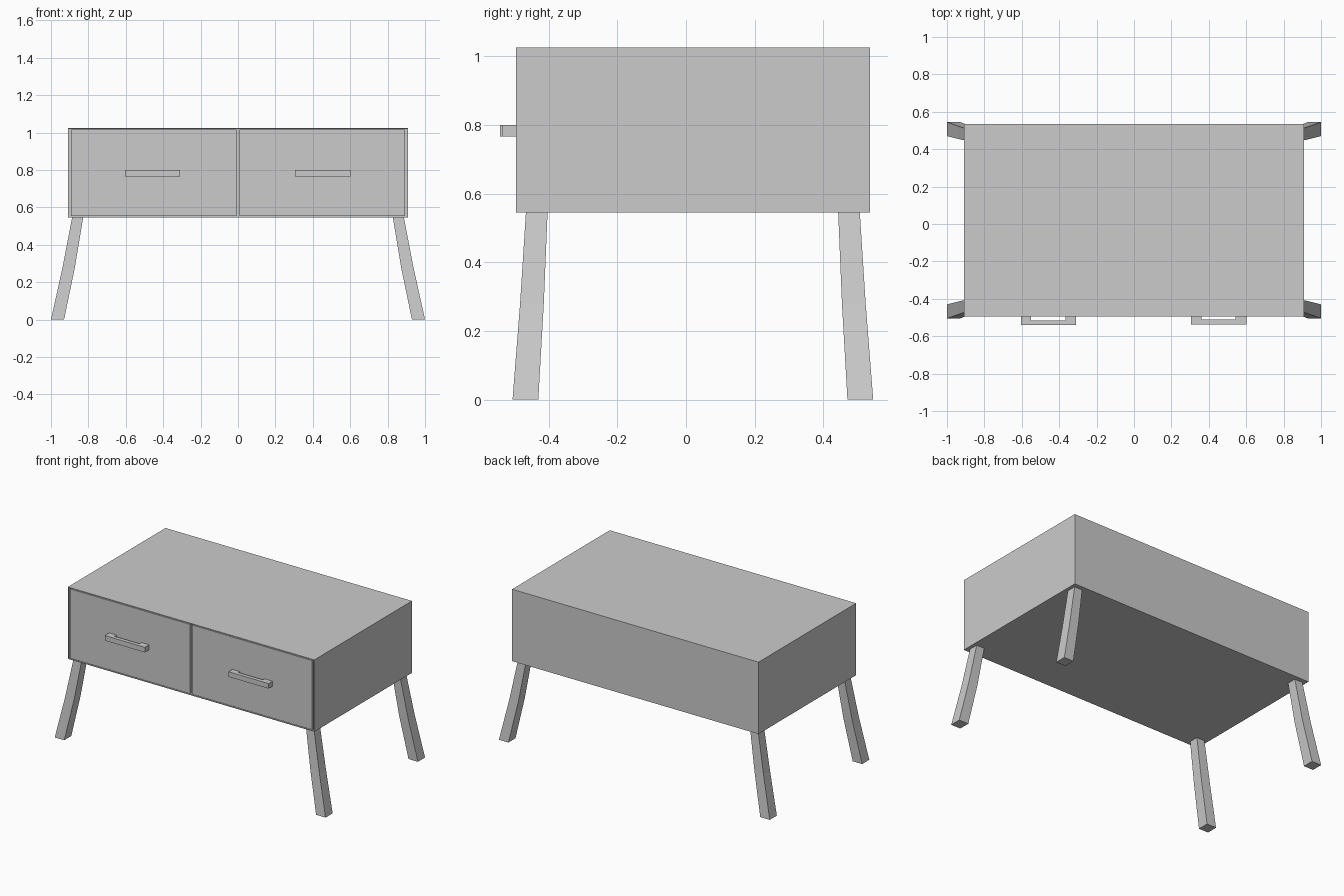
import bpy, bmesh
from mathutils import Vector

if "Cube" in bpy.data.objects:
    bpy.data.objects.remove(bpy.data.objects["Cube"])

YC = 0.02                                  # depth centre of body and legs
X, Y0, Y1, Z0, Z1 = 0.91, -0.495, 0.535, 0.545, 1.025
WALL = 0.007


def finish(name, bm):
    bmesh.ops.recalc_face_normals(bm, faces=bm.faces)
    me = bpy.data.meshes.new(name)
    bm.to_mesh(me)
    bm.free()
    ob = bpy.data.objects.new(name, me)
    bpy.context.collection.objects.link(ob)
    return ob


def add_box(bm, x0, x1, y0, y1, z0, z1):
    verts = bmesh.ops.create_cube(bm, size=1)["verts"]
    for v in verts:
        v.co = Vector((x1 if v.co.x > 0 else x0,
                       y1 if v.co.y > 0 else y0,
                       z1 if v.co.z > 0 else z0))


def loft(name, rings):
    bm = bmesh.new()
    loops = [[bm.verts.new(p) for p in r] for r in rings]
    for a, b in zip(loops, loops[1:]):
        for i in range(4):
            j = (i + 1) % 4
            bm.faces.new((a[i], a[j], b[j], b[i]))
    bm.faces.new(loops[0])
    bm.faces.new(loops[-1])
    return finish(name, bm)


# Cabinet shell: box hollowed out from the front
bm = bmesh.new()
add_box(bm, -X, X, Y0, Y1, Z0, Z1)
front = min(bm.faces, key=lambda f: f.calc_center_median().y)
bmesh.ops.inset_region(bm, faces=[front], thickness=WALL)
front = min((f for f in bm.faces if abs(f.calc_center_median().x) < 0.01
             and abs(f.calc_center_median().z - (Z0 + Z1) / 2) < 0.01),
            key=lambda f: f.calc_center_median().y)
cavity = bmesh.ops.extrude_discrete_faces(bm, faces=[front])["faces"]
bmesh.ops.translate(bm, verts=cavity[0].verts, vec=(0, Y1 - Y0 - 0.02, 0))
finish("cabinet_shell", bm)

# Drawers with U-shaped handles
for side, x0, x1, hx, dy in (("left", -0.893, -0.008, -0.605, -0.005),
                             ("right", 0.008, 0.893, 0.305, 0.0)):
    bm = bmesh.new()
    add_box(bm, x0, x1, Y0, Y1 - 0.06, Z0 + WALL + 0.002, Z1 - WALL - 0.002)
    finish(side + "_drawer", bm)

    outline = [(0, Y0), (0, -0.536 + dy), (0.296, -0.536 + dy), (0.296, Y0),
               (0.238, Y0), (0.238, -0.511 + dy), (0.055, -0.511 + dy), (0.055, Y0)]
    bm = bmesh.new()
    face = bm.faces.new([bm.verts.new((hx + x, y, 0.766)) for x, y in outline])
    top = bmesh.ops.extrude_face_region(bm, geom=[face])["geom"]
    bmesh.ops.translate(bm, vec=(0, 0, 0.034),
                        verts=[g for g in top if isinstance(g, bmesh.types.BMVert)])
    finish(side + "_handle", bm)

# Splayed, slightly bent tapering legs: z, inner x, outer x, inner y, outer y
SECTIONS = [(0.0, 0.930, 1.0, 0.450, 0.525),
            (0.28, 0.872, 0.938, 0.434, 0.503),
            (Z0 + 0.001, 0.828, 0.887, 0.423, 0.486)]
for sx, xn in ((-1, "left"), (1, "right")):
    for sy, yn in ((-1, "front"), (1, "back")):
        loft(f"{yn}_{xn}_leg",
             [[(sx * a, YC + sy * c, z), (sx * b, YC + sy * c, z),
               (sx * b, YC + sy * d, z), (sx * a, YC + sy * d, z)]
              for z, a, b, c, d in SECTIONS])
